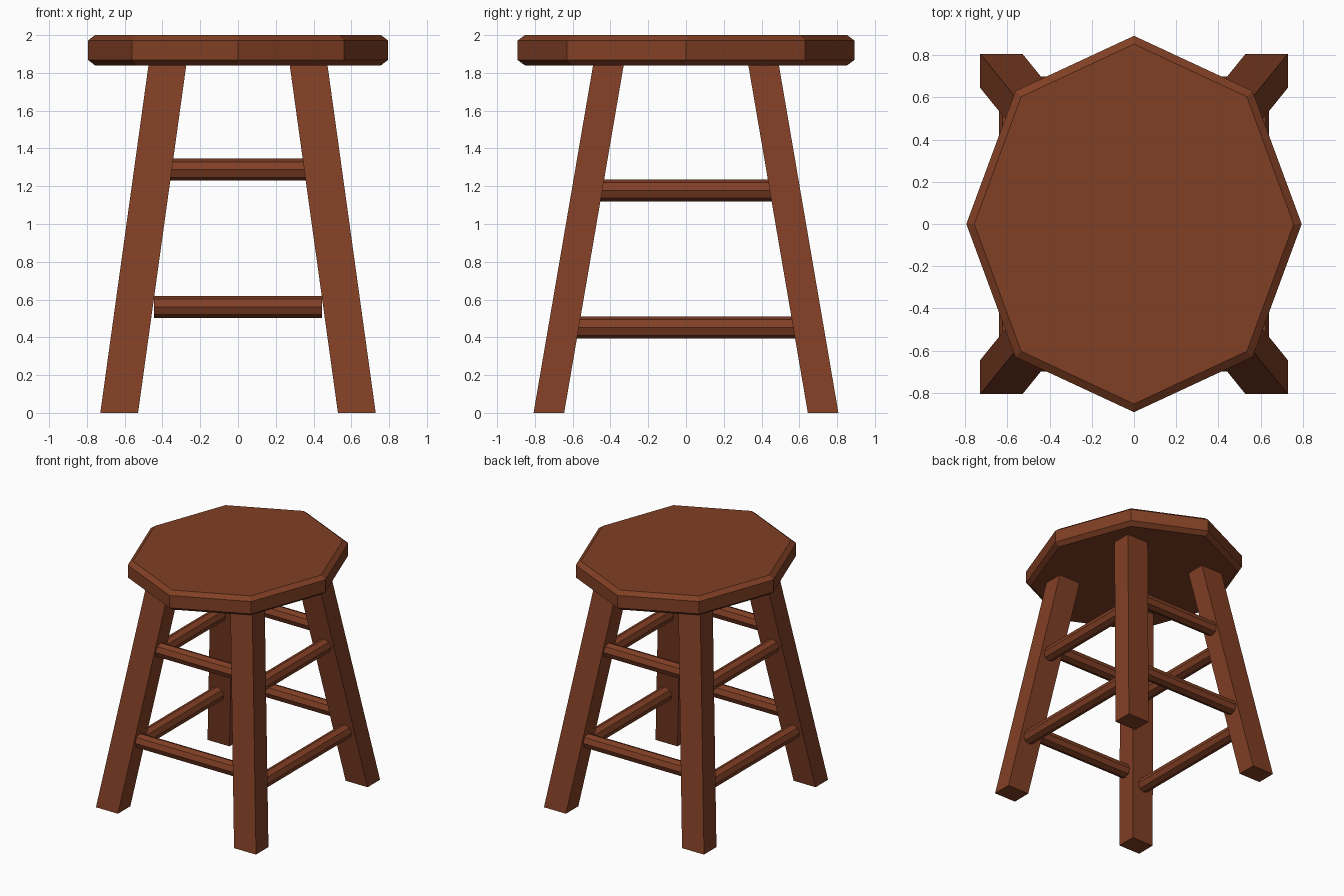
import bpy, bmesh
from math import sin, cos, pi

if "Cube" in bpy.data.objects:
    bpy.data.objects.remove(bpy.data.objects["Cube"])

wood = bpy.data.materials.new("reddish_wood")
wood.diffuse_color = (0.22, 0.05, 0.018, 1)
wood.use_nodes = True
wood.node_tree.nodes["Principled BSDF"].inputs["Base Color"].default_value = wood.diffuse_color


def loft(name, rings):
    """Skin a stack of equal-sided rings and cap both ends."""
    bm = bmesh.new()
    loops = [[bm.verts.new(p) for p in ring] for ring in rings]
    n = len(loops[0])
    for a, b in zip(loops, loops[1:]):
        for i in range(n):
            j = (i + 1) % n
            bm.faces.new((a[i], a[j], b[j], b[i]))
    bm.faces.new(loops[0])
    bm.faces.new(loops[-1])
    bmesh.ops.recalc_face_normals(bm, faces=bm.faces[:])
    me = bpy.data.meshes.new(name)
    bm.to_mesh(me)
    bm.free()
    me.materials.append(wood)
    ob = bpy.data.objects.new(name, me)
    bpy.context.collection.objects.link(ob)
    return ob


def octagon(rx, ry):
    return [(rx * cos(i * pi / 4), ry * sin(i * pi / 4)) for i in range(8)]


# Octagonal seat with chamfered rims
seat_profile = [(0.757, 0.853, 1.84), (0.795, 0.892, 1.869),
                (0.795, 0.892, 1.971), (0.757, 0.853, 2.0)]
loft("seat", [[(x, y, z) for x, y in octagon(rx, ry)] for rx, ry, z in seat_profile])


# Splayed legs: centre line drifts inward with height
def leg_centre(z):
    return 0.629 - 0.1386 * z, 0.726 - 0.1712 * z


def leg_ring(z, sx, sy):
    cx, cy = leg_centre(z)
    return [(sx * (cx + a * 0.1), sy * (cy + b * 0.081), z)
            for a, b in ((-1, -1), (1, -1), (1, 1), (-1, 1))]


for sy, fb in ((-1, "front"), (1, "back")):
    for sx, lr in ((-1, "left"), (1, "right")):
        loft(f"{fb}_{lr}_leg", [leg_ring(0, sx, sy), leg_ring(1.86, sx, sy)])

# Eight-sided rungs between the legs, set slightly toward the outside
R = 0.0585
for level, z, half in (("lower", 0.561, 0.446), ("upper", 1.288, 0.38)):
    off = leg_centre(z)[1] + 0.012
    for s, side in ((-1, "front"), (1, "back")):
        loft(f"{side}_{level}_rung",
             [[(e * half, s * off + u, z + v) for u, v in octagon(R, R)] for e in (-1, 1)])

for level, z, half in (("lower", 0.452, 0.595), ("upper", 1.178, 0.47)):
    off = leg_centre(z)[0] + 0.015
    for s, side in ((-1, "left"), (1, "right")):
        loft(f"{side}_{level}_rung",
             [[(s * off + u, e * half, z + v) for u, v in octagon(R, R)] for e in (-1, 1)])
